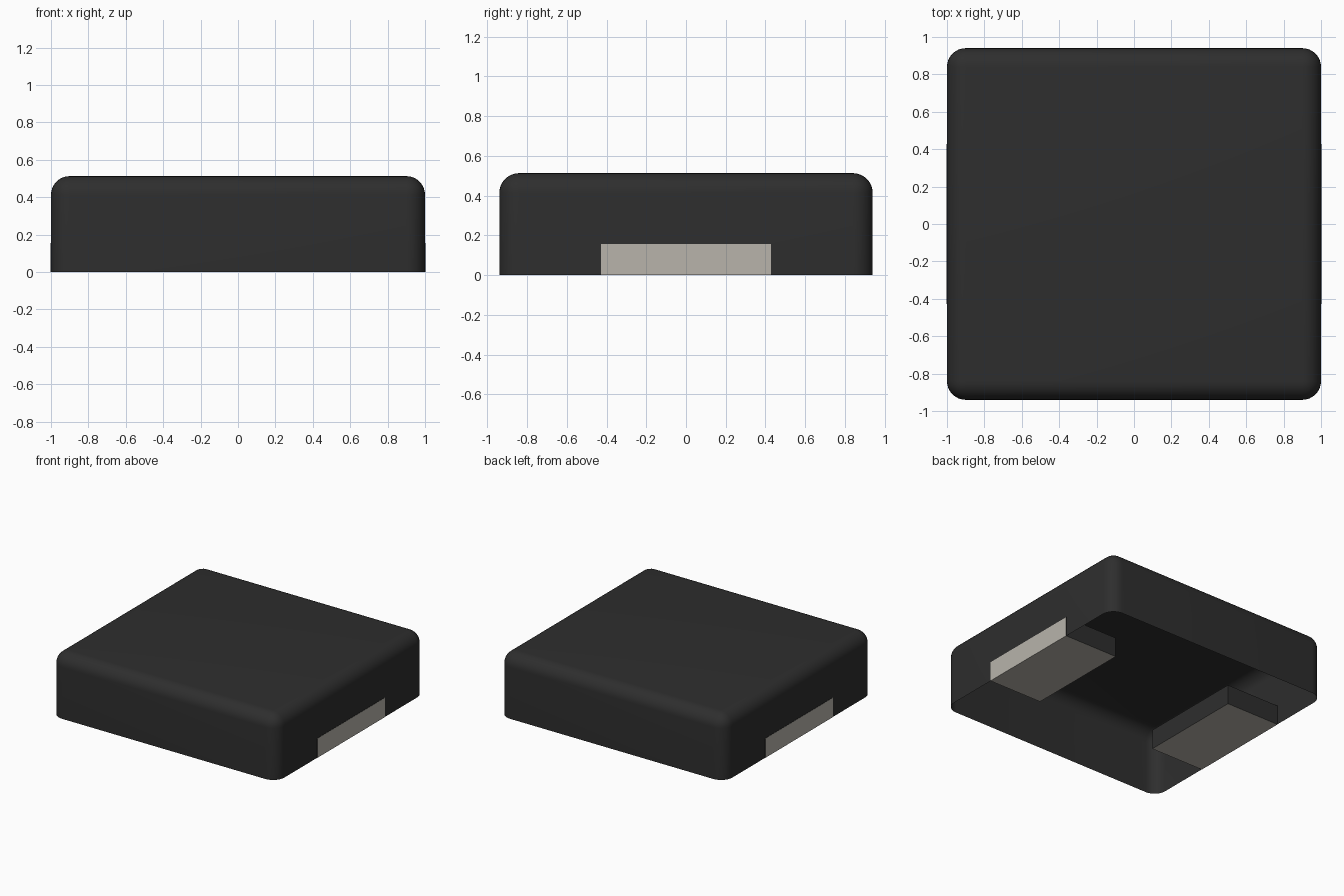
import bpy
import bmesh
from mathutils import Matrix, Vector

if "Cube" in bpy.data.objects:
    bpy.data.objects.remove(bpy.data.objects["Cube"], do_unlink=True)

LENGTH, WIDTH, HEIGHT, RADIUS = 2.0, 1.88, 0.513, 0.1
PAD_LENGTH, PAD_WIDTH, PAD_HEIGHT = 0.47, 0.855, 0.156


def make_material(name, rgb):
    mat = bpy.data.materials.new(name)
    mat.use_nodes = True
    mat.diffuse_color = (*rgb, 1)
    mat.node_tree.nodes["Principled BSDF"].inputs["Base Color"].default_value = (*rgb, 1)
    return mat


def box(size, centre):
    bm = bmesh.new()
    bmesh.ops.create_cube(bm, size=1, matrix=Matrix.LocRotScale(Vector(centre), None, Vector(size)))
    bm.normal_update()
    return bm


def finish(bm, name, materials):
    mesh = bpy.data.meshes.new(name)
    bm.to_mesh(mesh)
    bm.free()
    obj = bpy.data.objects.new(name, mesh)
    bpy.context.collection.objects.link(obj)
    for mat in materials:
        mesh.materials.append(mat)
    return obj


black = make_material("black_casing", (0.027, 0.027, 0.027))
metal = make_material("pale_metal", (0.48, 0.455, 0.41))

# Casing: thin shell, rounded on the top and corners, open underneath
bm = box((LENGTH, WIDTH, HEIGHT), (0, 0, HEIGHT / 2))
rounded = [e for e in bm.edges if any(v.co.z > HEIGHT / 2 for v in e.verts)]
bmesh.ops.bevel(bm, geom=rounded, offset=RADIUS, segments=8, profile=0.5, affect='EDGES')
bm.normal_update()
underside = [f for f in bm.faces if f.normal.z < -0.9]
bmesh.ops.delete(bm, geom=underside, context='FACES_ONLY')
casing = finish(bm, "casing", [black])
bpy.ops.object.select_all(action='DESELECT')
casing.select_set(True)
bpy.context.view_layer.objects.active = casing
bpy.ops.object.shade_smooth_by_angle(angle=0.7)

# Terminals: metal outside and below, seated in black pockets
for side, name in ((1, "left_terminal"), (-1, "right_terminal")):
    centre_x = side * (LENGTH / 2 - PAD_LENGTH / 2 + 0.002)
    bm = box((PAD_LENGTH, PAD_WIDTH, PAD_HEIGHT), (centre_x, 0, PAD_HEIGHT / 2))
    for face in bm.faces:
        exposed = face.normal.z < -0.5 or face.normal.x * side > 0.5
        face.material_index = 0 if exposed else 1
    finish(bm, name, [metal, black])
